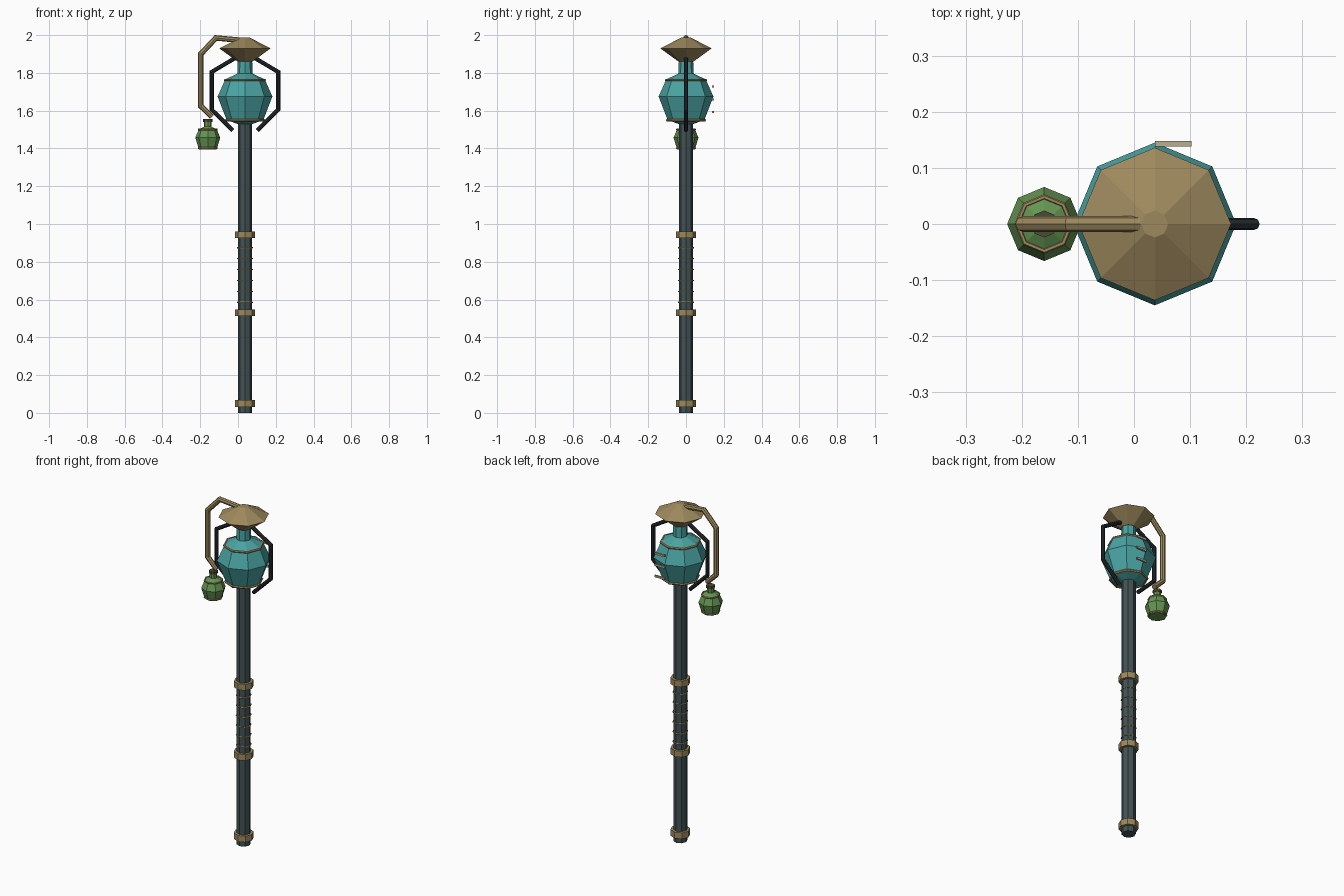
import bpy, bmesh, math
from mathutils import Vector

if "Cube" in bpy.data.objects:
    bpy.data.objects.remove(bpy.data.objects["Cube"])

CX = 0.037          # axis of the staff
FX = -0.16          # axis of the hanging flask
SIDES = 8


def material(name, rgb):
    m = bpy.data.materials.new(name)
    m.diffuse_color = (*rgb, 1)
    m.use_nodes = True
    m.node_tree.nodes["Principled BSDF"].inputs["Base Color"].default_value = m.diffuse_color
    return m


GOLD = material("brass", (0.34, 0.25, 0.11))
TEAL = material("teal_glass", (0.07, 0.37, 0.37))
STEEL = material("dark_steel", (0.055, 0.085, 0.09))
BLACK = material("black_iron", (0.018, 0.024, 0.027))
GREEN = material("green_glass", (0.13, 0.30, 0.085))
CORK = material("dark_stopper", (0.07, 0.07, 0.04))
TAN = material("pale_mark", (0.50, 0.42, 0.28))


def finish(name, bm, mat):
    bmesh.ops.recalc_face_normals(bm, faces=bm.faces)
    me = bpy.data.meshes.new(name)
    bm.to_mesh(me)
    bm.free()
    me.materials.append(mat)
    ob = bpy.data.objects.new(name, me)
    bpy.context.collection.objects.link(ob)
    return ob


def skin(name, rings, mat, closed=False):
    """Join successive rings of points; cap the ends or close the loop."""
    bm = bmesh.new()
    vs = [[bm.verts.new(p) for p in ring] for ring in rings]
    n = len(vs[0])
    pairs = list(zip(vs, vs[1:])) + ([(vs[-1], vs[0])] if closed else [])
    for a, b in pairs:
        for i in range(n):
            j = (i + 1) % n
            bm.faces.new((a[i], a[j], b[j], b[i]))
    if not closed:
        bm.faces.new(vs[0])
        bm.faces.new(vs[-1])
    return finish(name, bm, mat)


def lathe(name, x, profile, mat, closed=False):
    angles = [2 * math.pi * i / SIDES for i in range(SIDES)]
    rings = [[(x + r * math.cos(a), r * math.sin(a), z) for a in angles]
             for r, z in profile]
    return skin(name, rings, mat, closed)


def hoop(name, x, z, radius, thick, mat):
    prof = [(radius + thick * math.cos(k * math.pi / 3),
             z + thick * math.sin(k * math.pi / 3)) for k in range(6)]
    return lathe(name, x, prof, mat, closed=True)


def rod(name, path, radius, mat):
    """Mitred octagonal rod along an x-z path."""
    pts = [Vector((x, 0, z)) for x, z in path]
    dirs = [(b - a).normalized() for a, b in zip(pts, pts[1:])]
    rings = []
    for i, p in enumerate(pts):
        d0, d1 = dirs[max(i - 1, 0)], dirs[min(i, len(dirs) - 1)]
        t = (d0 + d1).normalized()
        side = Vector((t.z, 0, -t.x)) / t.dot(d0)
        rings.append([p + radius * (side * math.cos(a) + Vector((0, math.sin(a), 0)))
                      for a in (2 * math.pi * k / 8 for k in range(8))])
    return skin(name, rings, mat)


# Shaft, bands and grip windings
lathe("shaft", CX, [(0.038, 0), (0.038, 1.545)], STEEL)
for i, z in enumerate((0.05, 0.53, 0.943)):
    lathe(f"shaft_band_{i}", CX, [(0.053, z - 0.018), (0.053, z + 0.018)], GOLD)
for i in range(6):
    hoop(f"grip_winding_{i}", CX, 0.585 + 0.058 * i, 0.039, 0.004, GOLD)

# Large vessel with neck and hoops
lathe("vessel", CX, [(0.04, 1.53), (0.097, 1.55), (0.145, 1.675),
                     (0.105, 1.765), (0.04, 1.797), (0.038, 1.87)], TEAL)
hoop("vessel_hoop_lower", CX, 1.55, 0.099, 0.007, GOLD)
hoop("vessel_hoop_upper", CX, 1.762, 0.105, 0.007, GOLD)

# Conical cap
lathe("cap", CX, [(0.04, 1.86), (0.136, 1.93), (0.024, 1.987)], GOLD)

# Measuring marks on the back of the vessel
for i, z in enumerate((1.593, 1.66, 1.727)):
    bm = bmesh.new()
    bmesh.ops.create_cube(bm, size=1)
    bmesh.ops.scale(bm, vec=(0.065, 0.01, 0.011), verts=bm.verts)
    bmesh.ops.translate(bm, vec=(0.07, 0.143, z), verts=bm.verts)
    finish(f"measuring_mark_{i}", bm, TAN)

# Guard bars on both sides
for label, s in (("right", 1), ("left", -1)):
    rod(f"guard_bar_{label}",
        [(CX + s * dx, z) for dx, z in ((0.064, 1.495), (0.176, 1.605),
                                        (0.176, 1.805), (0.05, 1.88))], 0.011, BLACK)

# Hook that carries the small flask
rod("hook", [(0.01, 1.973), (-0.117, 1.985), (-0.197, 1.90),
             (-0.197, 1.625), (-0.138, 1.567)], 0.0145, GOLD)

# Small flask
lathe("flask", FX, [(0.047, 1.395), (0.066, 1.457), (0.048, 1.50),
                    (0.02, 1.515), (0.02, 1.548)], GREEN)
hoop("flask_hoop_lower", FX, 1.402, 0.048, 0.005, GOLD)
hoop("flask_hoop_upper", FX, 1.50, 0.048, 0.005, GOLD)
lathe("flask_lip", FX, [(0.024, 1.54), (0.024, 1.555)], CORK)
